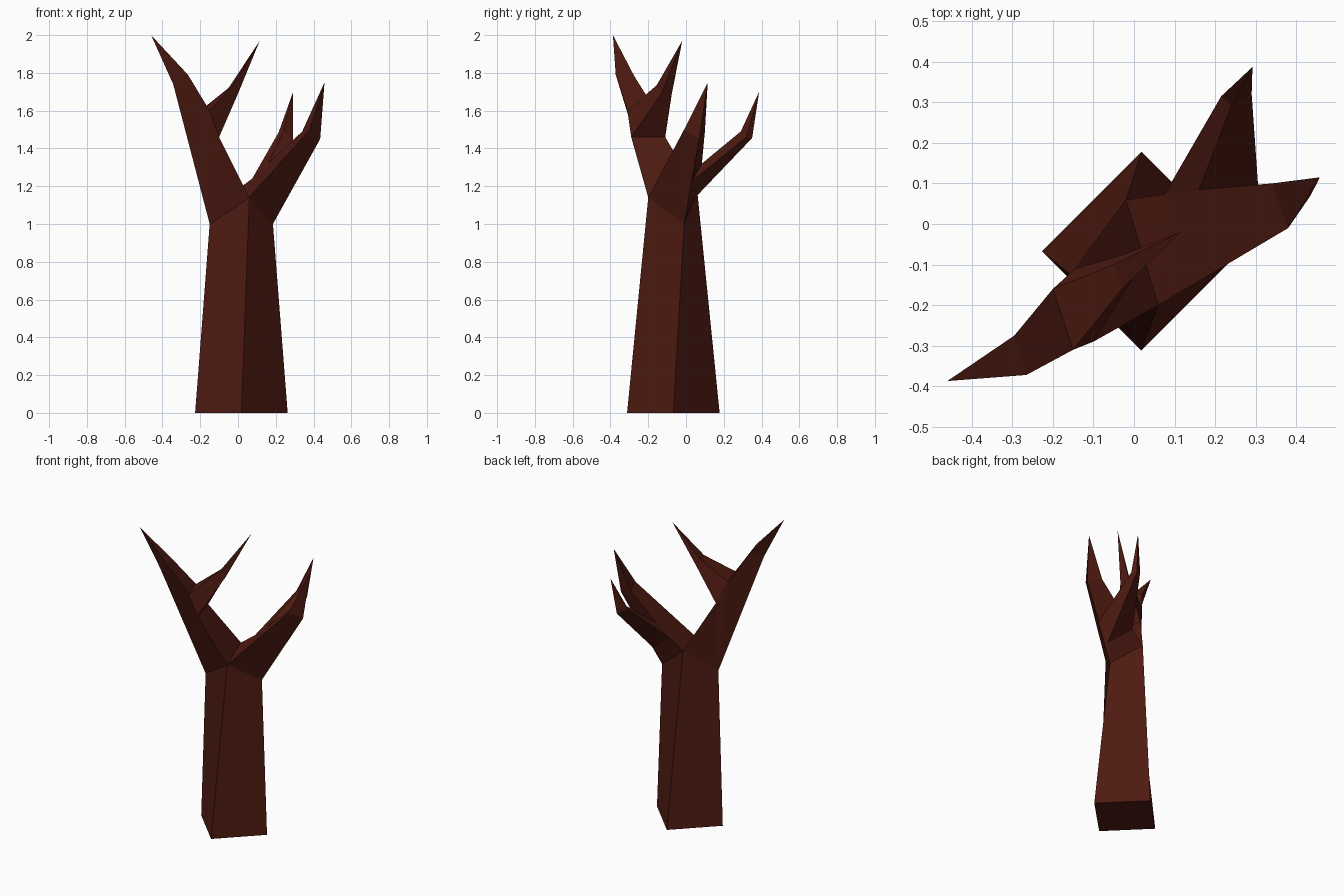
import bpy, bmesh, math

if "Cube" in bpy.data.objects:
    bpy.data.objects.remove(bpy.data.objects["Cube"])

bm = bmesh.new()
V = bm.verts.new


def ring(*pts):
    return [V(p) for p in pts]


def skin(a, b):
    """Bridge two rings with the same number of sides."""
    n = len(a)
    for i in range(n):
        j = (i + 1) % n
        bm.faces.new((a[i], a[j], b[j], b[i]))


def spike(r, tip):
    """Close a ring to a point."""
    t = V(tip)
    for i in range(len(r)):
        bm.faces.new((r[i], r[(i + 1) % len(r)], t))


def faces(*groups):
    for g in groups:
        bm.faces.new(g)


# Trunk: four-sided taper, base is a square turned 45 degrees
base = [V((0.018 + 0.245 * math.cos(a), -0.067 + 0.245 * math.sin(a), 0))
        for a in (math.pi, 1.5 * math.pi, 0, 0.5 * math.pi)]
top = ring((-0.15, -0.13, 1.0), (0.06, -0.20, 1.14),
           (0.185, -0.01, 1.0), (-0.02, 0.06, 1.17))
bm.faces.new(base)
skin(base, top)
left, front, right, back = top

# Left limb: three-sided, with a twig opening on its inner face
s1, s2, u1, u2 = twig_a = ring((-0.10, -0.29, 1.46), (-0.145, -0.11, 1.46),
                               (-0.20, -0.16, 1.60), (-0.15, -0.31, 1.60))
m1, m2, m3 = end_a = ring((-0.265, -0.372, 1.79), (-0.295, -0.275, 1.785),
                          (-0.343, -0.34, 1.74))
faces((left, front, s1), (left, s1, u2), (left, u2, m1, m3),
      (left, back, s2), (left, s2, u1), (left, u1, m2, m3),
      (front, back, s2, s1), (u2, u1, m2, m1))
spike(end_a, (-0.46, -0.387, 2.0))

# Twig on the left limb
mid_a = ring((0.0, -0.13, 1.69), (-0.025, -0.075, 1.69),
             (-0.05, -0.10, 1.72), (-0.025, -0.155, 1.735))
skin(twig_a, mid_a)
spike(mid_a, (0.115, -0.02, 1.97))

# Right limb: three-sided, with a twig opening on its back face
q1, q2, q4, q3 = twig_b = ring((0.075, 0.073, 1.24), (0.16, 0.084, 1.32),
                               (0.31, 0.035, 1.23), (0.23, 0.02, 1.11))
p1, p2, p3 = end_b = ring((0.38, -0.01, 1.50), (0.34, 0.10, 1.49),
                          (0.435, 0.07, 1.45))
faces((right, front, p1, p3), (front, back, q1), (front, q1, q2),
      (front, q2, p2, p1), (back, right, q3, q1), (q2, q4, p3, p2),
      (right, q3, q4), (right, q4, p3))
spike(end_b, (0.458, 0.115, 1.75))

# Twig on the right limb
mid_b = ring((0.215, 0.315, 1.485), (0.24, 0.29, 1.49),
             (0.29, 0.32, 1.46), (0.27, 0.35, 1.455))
skin(twig_b, mid_b)
spike(mid_b, (0.292, 0.387, 1.70))

bmesh.ops.recalc_face_normals(bm, faces=bm.faces)
mesh = bpy.data.meshes.new("bare_tree")
bm.to_mesh(mesh)
bm.free()

# Bark colour
bark = bpy.data.materials.new("bark")
bark.diffuse_color = (0.08, 0.011, 0.006, 1)
bark.use_nodes = True
bark.node_tree.nodes["Principled BSDF"].inputs["Base Color"].default_value = bark.diffuse_color
mesh.materials.append(bark)
bpy.context.collection.objects.link(bpy.data.objects.new("bare_tree", mesh))
